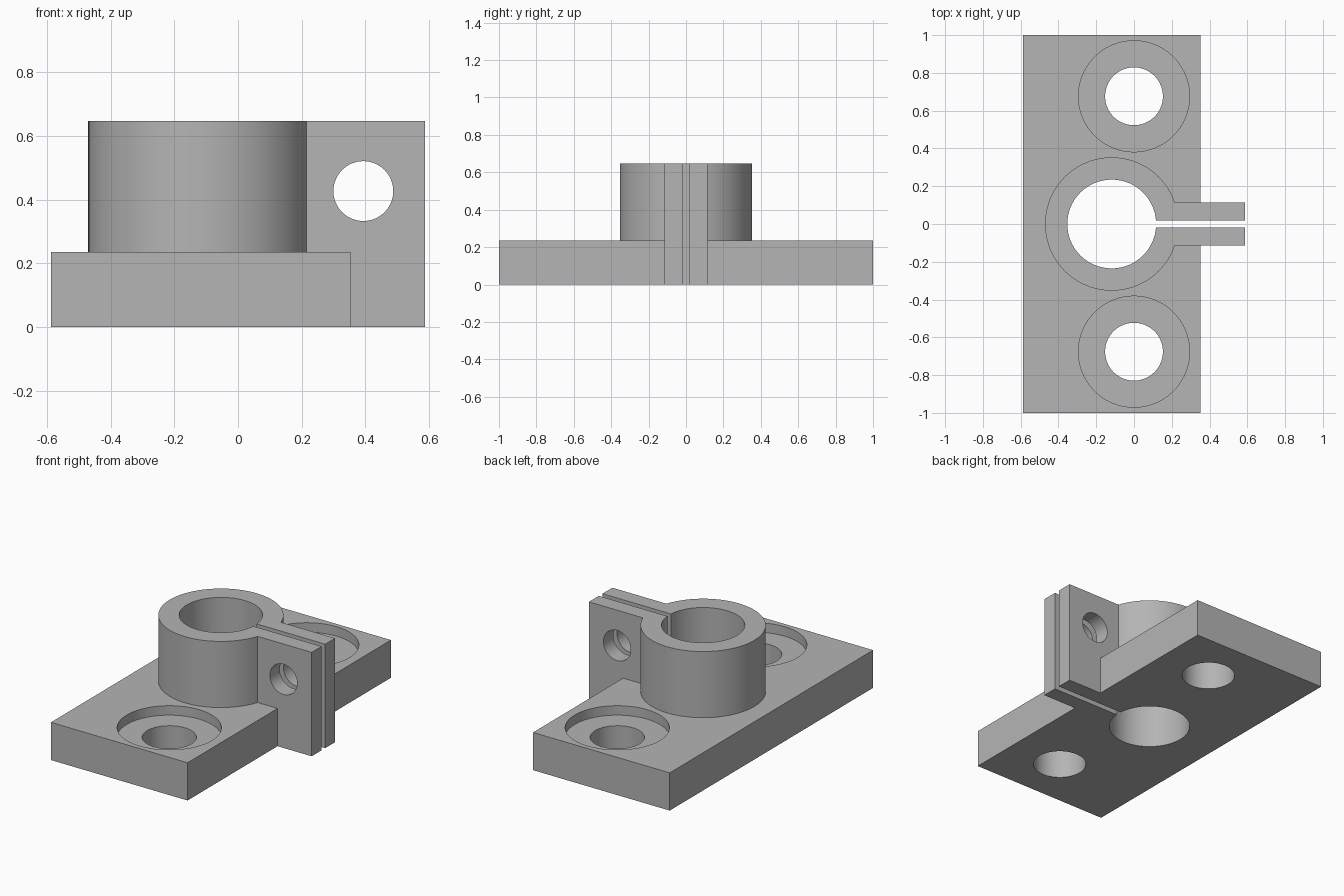
import bpy
import math

cube = bpy.data.objects.get("Cube")
if cube:
    bpy.data.objects.remove(cube, do_unlink=True)

# Main dimensions
BASE_H, TOP = 0.235, 0.647
COLLAR_X, COLLAR_R, BORE_R = -0.118, 0.353, 0.235
BOLT_Y, BOLT_R, SINK_R, SINK_Z = 0.676, 0.153, 0.294, 0.176

grey = bpy.data.materials.new("plain grey")
grey.use_nodes = True
colour = (0.46, 0.46, 0.46, 1)
grey.diffuse_color = colour
grey.node_tree.nodes["Principled BSDF"].inputs["Base Color"].default_value = colour


def box(name, x0, x1, y0, y1, z0, z1):
    bpy.ops.mesh.primitive_cube_add(
        size=1, location=((x0 + x1) / 2, (y0 + y1) / 2, (z0 + z1) / 2))
    ob = bpy.context.object
    ob.name = name
    ob.scale = (x1 - x0, y1 - y0, z1 - z0)
    bpy.ops.object.transform_apply(location=True, rotation=True, scale=True)
    return ob


def cylinder(name, r, x, y, z0, z1):
    bpy.ops.mesh.primitive_cylinder_add(
        vertices=96, radius=r, depth=z1 - z0, location=(x, y, (z0 + z1) / 2))
    ob = bpy.context.object
    ob.name = name
    bpy.ops.object.transform_apply(location=True, rotation=True, scale=True)
    return ob


def combine(body, tool, operation):
    mod = body.modifiers.new(tool.name, 'BOOLEAN')
    mod.operation = operation
    mod.solver = 'EXACT'
    mod.object = tool
    tool.hide_render = True
    bpy.context.view_layer.objects.active = body
    bpy.ops.object.modifier_apply(modifier=mod.name)
    bpy.data.objects.remove(tool, do_unlink=True)


# Flange plate, collar and clamp lugs, overlong so the ends trim flush
body = box("clamp_bracket", -0.588, 0.353, -1, 1, -0.1, BASE_H)
combine(body, cylinder("collar", COLLAR_R, COLLAR_X, 0, 0.05, TOP + 0.1), 'UNION')
combine(body, box("clamp_lugs", COLLAR_X, 0.588, -0.115, 0.115, -0.05, TOP + 0.05), 'UNION')
combine(body, box("bottom_trim", -2, 2, -2, 2, -1, 0), 'DIFFERENCE')
combine(body, box("top_trim", -2, 2, -2, 2, TOP, 2), 'DIFFERENCE')

# Shaft bore and clamping slot
combine(body, cylinder("bore", BORE_R, COLLAR_X, 0, -1, 2), 'DIFFERENCE')
combine(body, box("slot", COLLAR_X, 1, -0.018, 0.018, -1, 2), 'DIFFERENCE')

# Counterbored mounting holes
for side in (-1, 1):
    combine(body, cylinder("counterbore", SINK_R, 0, side * BOLT_Y, SINK_Z, 1), 'DIFFERENCE')
    combine(body, cylinder("bolt_hole", BOLT_R, 0, side * BOLT_Y, -1, 1), 'DIFFERENCE')

# Cross hole through both lugs
bpy.ops.mesh.primitive_cylinder_add(
    vertices=96, radius=0.094, depth=1, location=(0.394, 0, 0.427),
    rotation=(math.pi / 2, 0, 0))
cross = bpy.context.object
cross.name = "clamp_screw_hole"
combine(body, cross, 'DIFFERENCE')

# Finish
body.data.materials.clear()
body.data.materials.append(grey)
for face in body.data.polygons:
    face.material_index = 0
bpy.ops.object.select_all(action='DESELECT')
body.select_set(True)
bpy.context.view_layer.objects.active = body
bpy.ops.object.shade_smooth_by_angle(angle=math.radians(30))
